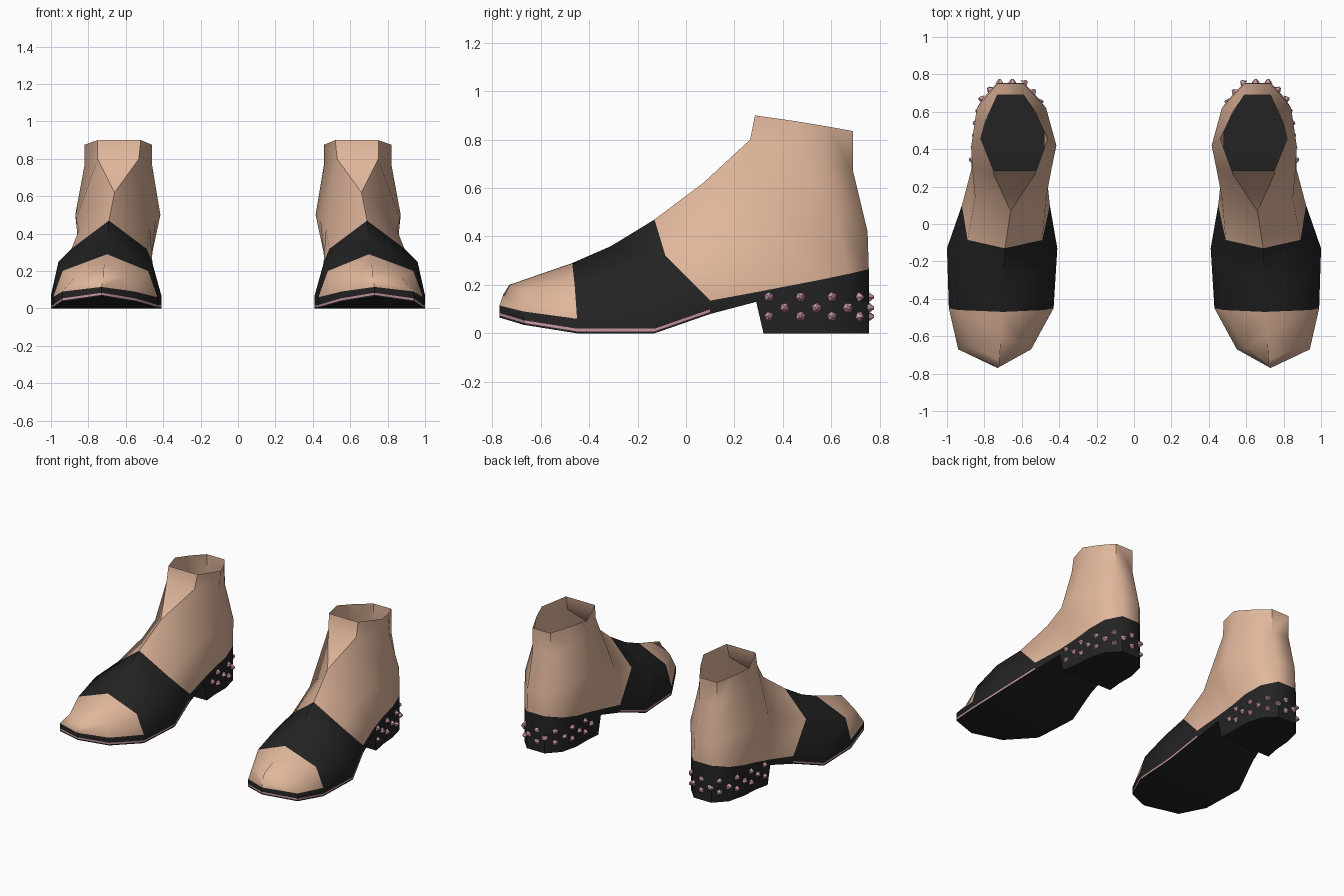
import bpy, bmesh, math, random
from mathutils import Vector, Matrix

if "Cube" in bpy.data.objects:
    bpy.data.objects.remove(bpy.data.objects["Cube"])
random.seed(4)


def make_material(name, rgb):
    mat = bpy.data.materials.new(name)
    mat.use_nodes = True
    mat.diffuse_color = (*rgb, 1)
    bsdf = next(n for n in mat.node_tree.nodes if n.type == 'BSDF_PRINCIPLED')
    bsdf.inputs["Base Color"].default_value = (*rgb, 1)
    bsdf.inputs["Roughness"].default_value = 0.8
    return mat


MATERIALS = [make_material("skin", (0.75, 0.47, 0.33)),
             make_material("black leather", (0.017, 0.017, 0.017)),
             make_material("dusty pink", (0.58, 0.31, 0.36))]
SKIN, BLACK, PINK = range(3)

# Stations run from toe tip to heel back.
# Sole edge: inner x, outer x, y, bottom z, top z
SOLE = [(.73, .73, -.77, .065, .115), (.55, .94, -.67, .035, .09),
        (.43, .99, -.45, 0, .06), (.41, 1, -.13, 0, .07),
        (.45, .92, .1, .08, .135), (.47, .87, .29, .13, .17),
        (.48, .85, .42, .13, .195), (.48, .84, .55, .13, .22),
        (.51, .81, .67, .13, .245), (.59, .73, .755, .13, .265)]
# Side of the foot: inner x, outer x, y, z
MIDDLE = [(.72, .72, -.755, .16), (.59, .87, -.66, .17), (.48, .94, -.46, .2),
          (.46, .96, -.24, .25), (.49, .89, -.085, .32), (.47, .85, .14, .42),
          (.44, .865, .3, .48), (.415, .87, .42, .5), (.47, .84, .62, .47),
          (.59, .73, .75, .42)]
# Instep ridge, then the lower ankle ring
UPPER = [(.72, .72, -.73, .2), (.71, .71, -.6, .245), (.7, .7, -.47, .29),
         (.7, .7, -.31, .36), (.69, .69, -.13, .47), (.66, .66, .07, .62),
         (.53, .75, .265, .8), (.46, .82, .45, .77), (.51, .79, .58, .72),
         (.59, .73, .69, .67)]
# Ankle opening
RIM = [(.52, .75, .285, .9), (.46, .82, .46, .875),
       (.52, .78, .58, .855), (.59, .73, .69, .835)]

COUNT = len(SOLE)
ANKLE = 6       # first station that reaches the ankle opening
BAND = (2, 3)   # stations covered by the black band
PIPING_END = 4
HEEL_START = 5


def loop(stations):
    """Inner side from front to back, then the outer side back to front."""
    return ([Vector((xi, y, z)) for xi, xo, y, z in stations]
            + [Vector((xo, y, z)) for xi, xo, y, z in reversed(stations)])


def sole_loop(lift):
    return loop([(xi, xo, y, z + lift) for xi, xo, y, z, top in SOLE])


def add_face(bm, verts, material):
    bm.faces.new(verts).material_index = material


def finish(bm, name, side, smooth=None):
    """Flip to the wanted foot and turn the bmesh into an object."""
    bmesh.ops.scale(bm, vec=(side, 1, 1), verts=bm.verts)
    bmesh.ops.recalc_face_normals(bm, faces=bm.faces)
    mesh = bpy.data.meshes.new(name)
    bm.to_mesh(mesh)
    bm.free()
    for mat in MATERIALS:
        mesh.materials.append(mat)
    obj = bpy.data.objects.new(name, mesh)
    bpy.context.collection.objects.link(obj)
    if smooth:
        bpy.ops.object.select_all(action='DESELECT')
        obj.select_set(True)
        bpy.context.view_layer.objects.active = obj
        bpy.ops.object.shade_smooth_by_angle(angle=math.radians(smooth))
    return obj


def build_boot(name, side):
    bm = bmesh.new()
    strip = loop([(xi, xo, y, top) for xi, xo, y, z, top in SOLE])
    rows = [[bm.verts.new(p) for p in row] for row in
            (sole_loop(0), sole_loop(.008), sole_loop(.019),
             strip, loop(MIDDLE), loop(UPPER))]

    # Side walls: sole edge, piping, edge strip, then the foot
    for r, (low, high) in enumerate(zip(rows, rows[1:])):
        for i in range(2 * COUNT - 1):
            station = min(i, 2 * COUNT - 2 - i)
            if r == 1:
                material = PINK if station < PIPING_END else BLACK
            elif r < 3 or station in BAND:
                material = BLACK
            else:
                material = SKIN
            add_face(bm, (low[i], low[i + 1], high[i + 1], high[i]), material)

    # Ankle shaft with its open rim
    ring = rows[-1][ANKLE:2 * COUNT - ANKLE]
    rim = [bm.verts.new(p) for p in loop(RIM)]
    for i in range(len(ring)):
        j = (i + 1) % len(ring)
        add_face(bm, (ring[i], ring[j], rim[j], rim[i]), SKIN)
    add_face(bm, (rows[-1][ANKLE - 1], ring[0], ring[-1]), SKIN)

    # Sole underside
    base = rows[0]
    for i in range(COUNT - 1):
        add_face(bm, (base[i], base[i + 1], base[-2 - i], base[-1 - i]), BLACK)
    bmesh.ops.remove_doubles(bm, verts=bm.verts, dist=0.001)
    finish(bm, name, side, smooth=50)


def build_heel(name, side):
    bm = bmesh.new()
    outline = sole_loop(0)[HEEL_START:2 * COUNT - HEEL_START]
    top = [bm.verts.new(p) for p in outline]
    bottom = [bm.verts.new((p.x, p.y, 0)) for p in outline]
    for v in (bottom[0], bottom[-1]):
        v.co.y += .03
    for i in range(len(top)):
        j = (i + 1) % len(top)
        add_face(bm, (top[i], top[j], bottom[j], bottom[i]), BLACK)
    add_face(bm, bottom, BLACK)
    finish(bm, name, side, smooth=35)


def build_studs(name, side):
    """Alternate single studs and pairs around the heel wall."""
    bm = bmesh.new()
    path = sole_loop(0)[HEEL_START:2 * COUNT - HEEL_START]
    step, travelled, index = .066, -.1, 0
    for a, b in zip(path, path[1:]):
        direction = (b - a).normalized()
        normal = Vector((-direction.y, direction.x, 0))
        length = (b - a).length
        while index * step <= travelled + length:
            spot = a + direction * (index * step - travelled)
            for z in ((.105,) if index % 2 == 0 else (.15, .07)):
                centre = Vector((spot.x, spot.y, z)) + normal * .008
                turn = normal.to_track_quat('Z', 'Y').to_matrix().to_4x4()
                spin = Matrix.Rotation(random.uniform(0, math.pi), 4, 'Z')
                bmesh.ops.create_cone(
                    bm, cap_ends=True, segments=5, radius1=.025, radius2=.006,
                    depth=.026, matrix=Matrix.Translation(centre) @ turn @ spin)
            index += 1
        travelled += length
    for face in bm.faces:
        face.material_index = PINK
    finish(bm, name, side)


for label, side in (("left", 1), ("right", -1)):
    build_boot(label + "_foot_and_shoe", side)
    build_heel(label + "_heel_block", side)
    build_studs(label + "_heel_studs", side)
